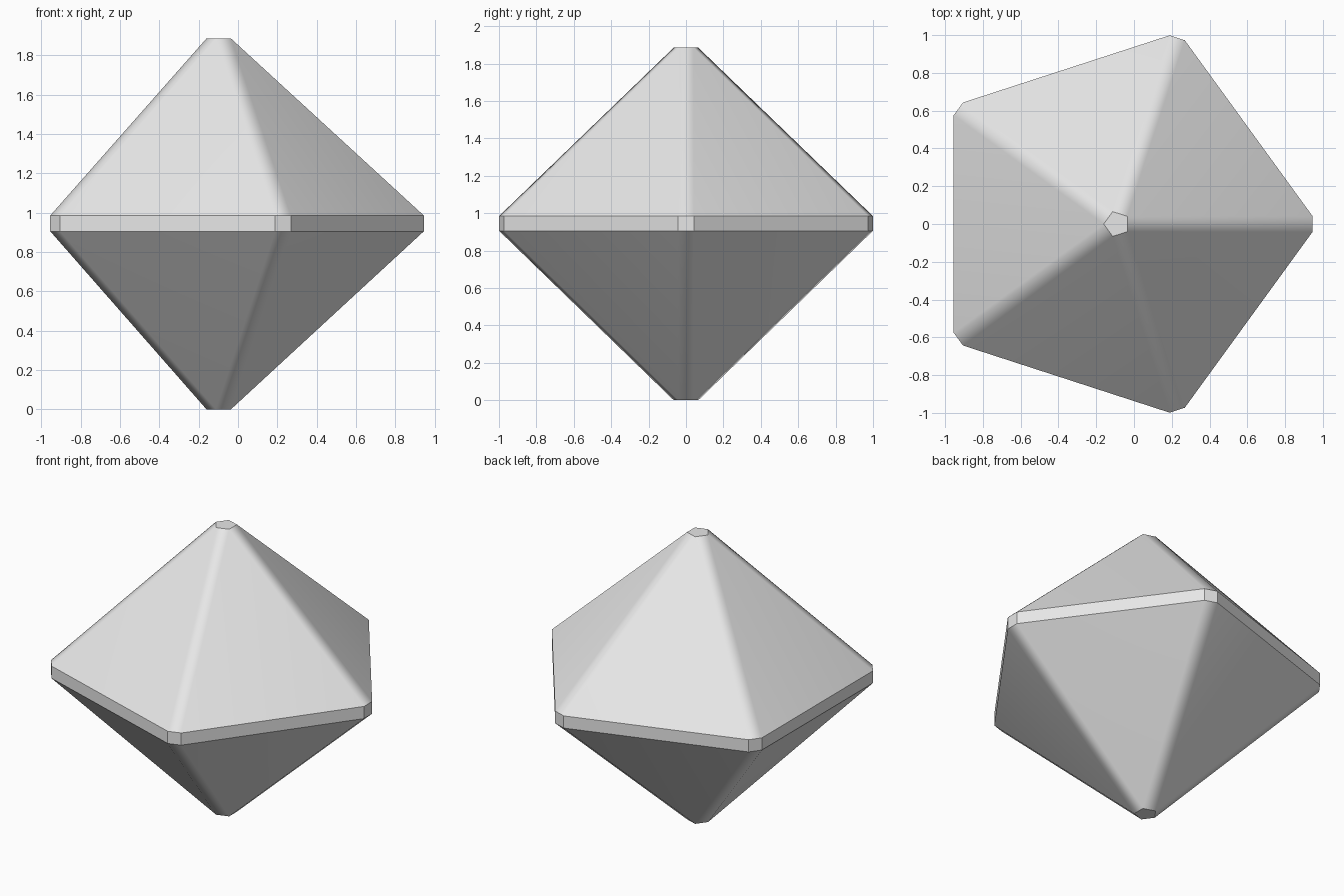
import bpy, bmesh, math
from mathutils import Vector

cube = bpy.data.objects.get("Cube")
if cube:
    bpy.data.objects.remove(cube, do_unlink=True)

SIDES = 5
CENTRE_X = -0.0915
RADIUS = 1.0365      # distance to each clipped corner
HALF_CLIP = 0.042    # half width of a clipped corner
CAP_RADIUS = 0.069
STEP = math.tau / SIDES

grey = bpy.data.materials.new("light grey")
grey.use_nodes = True
colour = (0.8, 0.8, 0.8, 1.0)
grey.diffuse_color = colour
grey.node_tree.nodes["Principled BSDF"].inputs["Base Color"].default_value = colour

bm = bmesh.new()


def girdle_ring(z):
    """Pentagon with clipped corners: two vertices per corner."""
    ring = []
    for k in range(SIDES):
        a = k * STEP
        out = Vector((math.cos(a), math.sin(a), 0))
        side = Vector((-math.sin(a), math.cos(a), 0))
        for s in (-1, 1):
            p = out * RADIUS + side * HALF_CLIP * s
            ring.append(bm.verts.new((p.x + CENTRE_X, p.y, z)))
    return ring


def cap_ring(z):
    """Small pentagon whose edges face the clipped corners."""
    return [bm.verts.new((CENTRE_X + CAP_RADIUS * math.cos((k + 0.5) * STEP),
                          CAP_RADIUS * math.sin((k + 0.5) * STEP), z))
            for k in range(SIDES)]


def pyramid(ring, cap):
    """Narrow ridge quads, wide triangles and a flat cap."""
    for k in range(SIDES):
        bm.faces.new((ring[2 * k], ring[2 * k + 1], cap[k], cap[k - 1]))
        bm.faces.new((ring[2 * k + 1], ring[(2 * k + 2) % (2 * SIDES)], cap[k]))
    bm.faces.new(cap)


# Upper and lower pyramids
upper, lower = girdle_ring(0.985), girdle_ring(0.905)
pyramid(upper, cap_ring(1.885))
pyramid(lower, cap_ring(0.0))

# Girdle band
n = len(upper)
for i in range(n):
    j = (i + 1) % n
    bm.faces.new((lower[i], lower[j], upper[j], upper[i]))

bmesh.ops.recalc_face_normals(bm, faces=bm.faces)
mesh = bpy.data.meshes.new("gem")
bm.to_mesh(mesh)
bm.free()
mesh.materials.append(grey)
gem = bpy.data.objects.new("gem", mesh)
bpy.context.collection.objects.link(gem)

# Soft ridges, crisp girdle and caps
bpy.ops.object.select_all(action="DESELECT")
gem.select_set(True)
bpy.context.view_layer.objects.active = gem
bpy.ops.object.shade_smooth_by_angle(angle=math.radians(30))
weighted = gem.modifiers.new("weighted normals", "WEIGHTED_NORMAL")
weighted.keep_sharp = True
